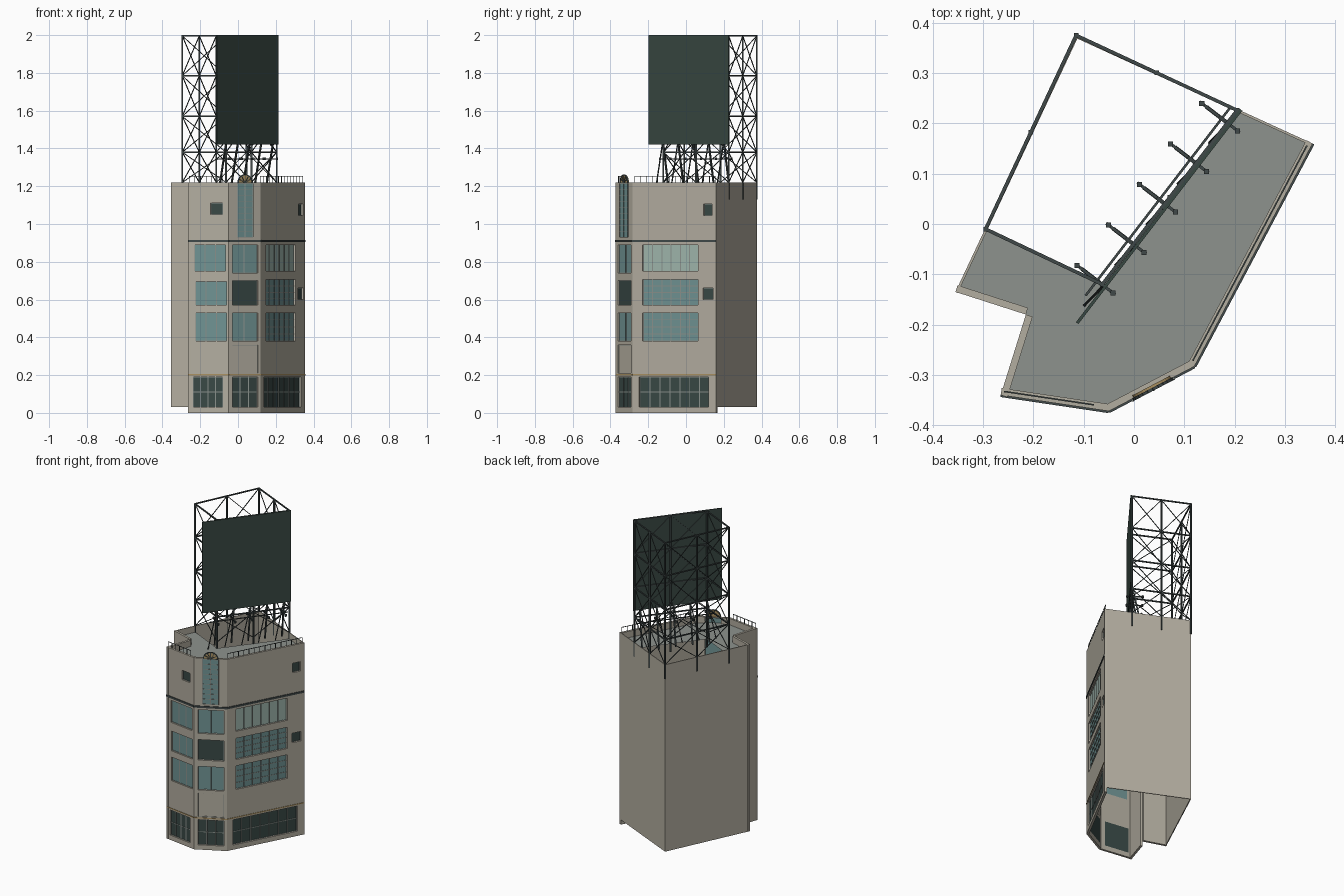
import bpy, bmesh, math
from mathutils import Vector, Matrix

if "Cube" in bpy.data.objects:
    bpy.data.objects.remove(bpy.data.objects["Cube"])


def mat(name, c):
    m = bpy.data.materials.new(name)
    m.diffuse_color = (*c, 1)
    m.use_nodes = True
    m.node_tree.nodes["Principled BSDF"].inputs["Base Color"].default_value = m.diffuse_color
    return m


WALL = mat("beige_stone", (0.45, 0.42, 0.35))
ROOF = mat("roof_grey", (0.27, 0.29, 0.27))
TEAL = mat("teal_glass", (0.16, 0.29, 0.29))
PALE = mat("pale_glass", (0.35, 0.47, 0.42))
DARK = mat("dark_glass", (0.04, 0.065, 0.06))
STEEL = mat("dark_steel", (0.05, 0.065, 0.065))
FRAME = mat("window_frame", (0.25, 0.28, 0.26))
GREEN = mat("billboard_green", (0.04, 0.065, 0.055))
TAN = mat("tan_trim", (0.4, 0.28, 0.12))

# Footprint corners, counter-clockwise
A, B, C = Vector((-.355, -.135)), Vector((-.215, -.18)), Vector((-.265, -.34))
D, E, F = Vector((-.05, -.372)), Vector((.12, -.283)), Vector((.355, .16))
H = Vector((-.115, .375))
# Sign tower corners
P, G, Q = Vector((-.295, -.01)), Vector((.205, .226)), Vector((-.063, -.12))


def finish(bm, name, m, thick=0):
    me = bpy.data.meshes.new(name)
    bm.to_mesh(me)
    bm.free()
    ob = bpy.data.objects.new(name, me)
    bpy.context.collection.objects.link(ob)
    me.materials.append(m)
    if thick:
        s = ob.modifiers.new("thickness", 'SOLIDIFY')
        s.thickness, s.offset = thick, -1
    return ob


def beam(bm, p, q, w, h=None):
    """Square bar from p to q."""
    p, q = Vector(p), Vector(q)
    d = q - p
    rot = d.to_track_quat('Z', 'Y').to_matrix().to_4x4()
    bmesh.ops.create_cube(bm, size=1, matrix=Matrix.Translation((p + q) / 2) @ rot
                          @ Matrix.Diagonal((w, h or w, d.length, 1)))


def on_wall(p, q, t, z, out=0):
    d = (q - p).normalized()
    v = p.lerp(q, t) + Vector((d.y, -d.x)) * out
    return Vector((v.x, v.y, z))


def plate(bm, p, q, t0, t1, z0, z1, out=0):
    bm.faces.new([bm.verts.new(on_wall(p, q, t, z, out))
                  for t, z in ((t0, z0), (t1, z0), (t1, z1), (t0, z1))])


def facade(name, p, q, z0, z1, wins, thick=.014):
    """Wall with real openings; wins = (t0, t1, z0, z1, glass, columns, rows, glass offset)."""
    ts = sorted({0, 1, *[w[0] for w in wins], *[w[1] for w in wins]})
    zs = sorted({z0, z1, *[w[2] for w in wins], *[w[3] for w in wins]})
    bm = bmesh.new()
    for a, b in zip(ts, ts[1:]):
        for c, d in zip(zs, zs[1:]):
            t, z = (a + b) / 2, (c + d) / 2
            if not any(w[0] < t < w[1] and w[2] < z < w[3] for w in wins):
                plate(bm, p, q, a, b, c, d)
    bmesh.ops.remove_doubles(bm, verts=bm.verts, dist=1e-5)
    finish(bm, name, WALL, thick)
    # Glass and mullions
    bars = bmesh.new()
    for i, (a, b, c, d, m, nx, nz, out) in enumerate(wins):
        g = bmesh.new()
        plate(g, p, q, a, b, c, d, out)
        finish(g, f"{name}_pane_{i + 1}", m, .004)
        for k in range(nx + 1):
            t = a + (b - a) * k / nx
            beam(bars, on_wall(p, q, t, c, out), on_wall(p, q, t, d, out), .005)
        for k in range(nz + 1):
            z = c + (d - c) * k / nz
            beam(bars, on_wall(p, q, a, z, out), on_wall(p, q, b, z, out), .004)
    if wins:
        finish(bars, name + "_mullions", FRAME)


R = -.010
facade("front_wall", C, D, 0, 1.22, [
    (.12, .86, .03, .19, DARK, 4, 2, R), (.18, .95, .38, .53, TEAL, 3, 1, R),
    (.18, .95, .57, .695, TEAL, 3, 1, R), (.16, .93, .75, .89, TEAL, 3, 1, R),
    (.56, .86, 1.05, 1.11, DARK, 1, 1, R)])
facade("corner_wall", D, E, 0, 1.22, [
    (.12, .91, .03, .19, DARK, 3, 2, R), (.12, .91, .21, .36, WALL, 1, 1, -.006),
    (.12, .91, .38, .53, TEAL, 2, 1, R), (.12, .91, .57, .70, DARK, 1, 1, R),
    (.12, .91, .74, .89, TEAL, 2, 1, R), (.27, .75, .93, 1.215, TEAL, 2, 9, .003)])
facade("right_wall", E, F, 0, 1.22, [
    (.08, .91, .03, .19, DARK, 7, 2, R), (.12, .78, .38, .53, TEAL, 6, 4, R),
    (.12, .78, .57, .705, TEAL, 6, 4, R), (.12, .78, .75, .89, PALE, 6, 1, R),
    (.84, .96, .60, .66, DARK, 1, 1, R), (.85, .95, 1.045, 1.105, DARK, 1, 1, R)])
facade("recess_side_wall", B, C, 0, 1.22, [])
facade("recess_front_wall", A, B, .03, 1.22, [])
facade("back_wall", F, H, .03, 1.22, [], .005)
facade("left_wall", H, A, .03, 1.22, [], .005)

# Roof deck, leaving the shaft under the sign tower open
bm = bmesh.new()
bm.faces.new([bm.verts.new((v.x, v.y, 1.18)) for v in (A, B, C, D, E, F, G, Q, P)])
finish(bm, "roof_deck", ROOF)

# Bands around the street facades
FRONTS = ((C, D), (D, E), (E, F))
for name, z, w, h, m in (("dark_cornice", .91, .008, .012, STEEL),
                         ("tan_band", .202, .005, .006, TAN)):
    bm = bmesh.new()
    for p, q in FRONTS:
        v = [on_wall(p, q, t, z + s, o) for s in (-h / 2, h / 2)
             for t, o in ((0, -.002), (1, -.002), (1, w / 2), (0, w / 2))]
        bmesh.ops.convex_hull(bm, input=[bm.verts.new(c) for c in v])
    finish(bm, name, m)

# Roof railing
bm = bmesh.new()
for p, q, t0, t1, n in ((C, D, .03, .85, 6), (E, F, .02, .98, 14)):
    for k in range(n + 1):
        t = t0 + (t1 - t0) * k / n
        beam(bm, on_wall(p, q, t, 1.215, -.008), on_wall(p, q, t, 1.253, -.008), .003)
    beam(bm, on_wall(p, q, t0, 1.252, -.008), on_wall(p, q, t1, 1.252, -.008), .003)
finish(bm, "roof_railing", STEEL)

# Fan ornament above the corner window
bm, ribs = bmesh.new(), bmesh.new()
r = .042
L = (E - D).length
arc = [(.51 + r * math.cos(math.pi * k / 12) / L, 1.218 + r * math.sin(math.pi * k / 12))
       for k in range(13)]
bm.faces.new([bm.verts.new(on_wall(D, E, t, z, .002)) for t, z in arc])
for k in range(0, 13, 2):
    beam(ribs, on_wall(D, E, .51, 1.218, .003), on_wall(D, E, *arc[k], .003), .004)
for a, b in zip(arc, arc[1:]):
    beam(ribs, on_wall(D, E, *a, .002), on_wall(D, E, *b, .002), .006)
finish(bm, "fan_ornament", TAN, .008)
finish(ribs, "fan_ribs", STEEL)

# Sign tower: posts, rails and cross braces
posts, braces = bmesh.new(), bmesh.new()
ring = [P, P.lerp(H, .5), H, H.lerp(G, .5), G, G.lerp(Q, .5), Q]
levels = [1.22, 1.38, 1.57, 1.785, 1.996]
for i, p in enumerate(ring):
    q = ring[(i + 1) % len(ring)]
    beam(posts, (*p, 1.13), (*p, 1.999), .009)
    for z in levels[1:]:
        beam(posts, (*p, z), (*q, z), .007)
    for a, b in zip(levels, levels[1:]):
        beam(braces, (*p, a), (*q, b), .004)
        beam(braces, (*q, a), (*p, b), .004)
finish(posts, "tower_posts", STEEL)
finish(braces, "tower_braces", STEEL)

# Billboard panel
S, T = Vector((-.113, -.197)), Vector((.213, .227))
bm = bmesh.new()
plate(bm, S, T, 0, 1, 1.42, 2.0, .003)
finish(bm, "billboard_panel", GREEN, .006)

# Legs and lamp arms below the panel
legs, arms = bmesh.new(), bmesh.new()
for k in range(5):
    t = .17 + .19 * k
    beam(legs, on_wall(S, T, t, 1.44, -.004), on_wall(S, T, t, 1.18, -.055), .008)
    beam(legs, on_wall(S, T, t, 1.44, -.004), on_wall(S, T, t - .1, 1.18, -.01), .005)
    beam(arms, on_wall(S, T, t, 1.345, -.075), on_wall(S, T, t, 1.345, .025), .006)
    for o in (-.07, .02):
        beam(arms, on_wall(S, T, t, 1.338, o), on_wall(S, T, t, 1.352, o), .01)
beam(legs, on_wall(S, T, .1, 1.345, -.02), on_wall(S, T, .98, 1.345, -.02), .005)
finish(legs, "billboard_legs", STEEL)
finish(arms, "lamp_arms", STEEL)
